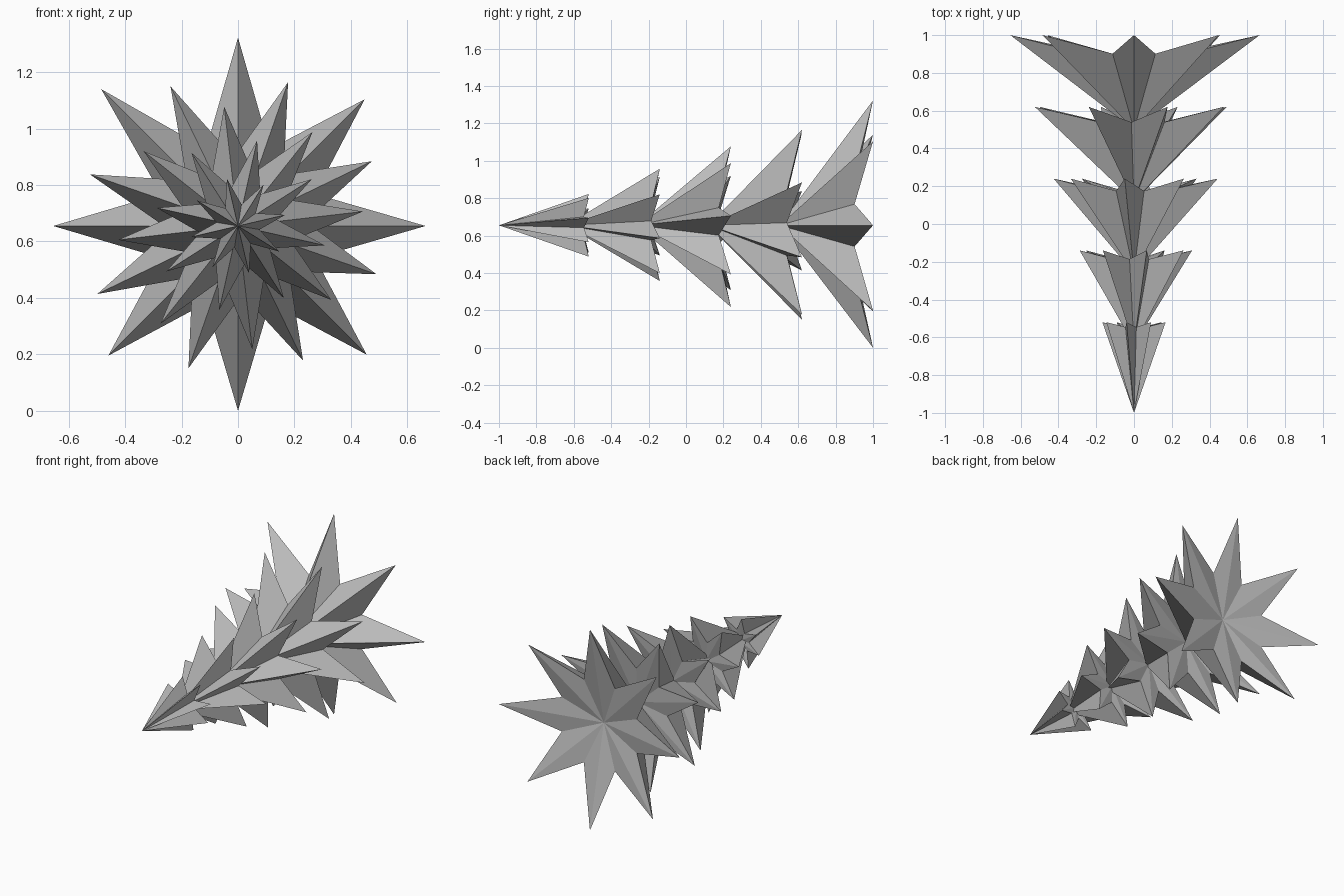
import bpy
import bmesh
from math import cos, sin, radians

cube = bpy.data.objects.get("Cube")
if cube:
    bpy.data.objects.remove(cube)

AXIS_Z = 0.655      # height of the lying trunk axis
POINTS = 8          # star points per tier
TWIST = 25.8        # turn from one tier to the next
TIER_GAP = 0.38

grey = bpy.data.materials.new("plain grey")
grey.use_nodes = True
colour = (0.5, 0.5, 0.5, 1)
grey.diffuse_color = colour
grey.node_tree.nodes["Principled BSDF"].inputs["Base Color"].default_value = colour


def star_tier(name, tip_y, apex_y, turn, radii):
    """Pointed star cone: apex to the front, hollowed star at the back."""
    mean = sum(radii) / POINTS
    bm = bmesh.new()
    apex = bm.verts.new((0, apex_y, AXIS_Z))
    hollow = bm.verts.new((0, tip_y - 0.22 * mean, AXIS_Z))
    rim = []
    for k, reach in enumerate(radii):
        # each long tip is followed by a valley set back from the rim
        for half, r, y in ((0, reach, tip_y), (0.5, 0.45 * mean, tip_y - 0.15 * mean)):
            a = radians(turn + (k + half) * 360 / POINTS)
            rim.append(bm.verts.new((r * cos(a), y, AXIS_Z + r * sin(a))))
    for v, w in zip(rim, rim[1:] + rim[:1]):
        bm.faces.new((apex, v, w))
        bm.faces.new((hollow, w, v))
    bmesh.ops.recalc_face_normals(bm, faces=bm.faces)
    mesh = bpy.data.meshes.new(name)
    bm.to_mesh(mesh)
    bm.free()
    mesh.materials.append(grey)
    bpy.context.collection.objects.link(bpy.data.objects.new(name, mesh))


# Tip lengths, from the wide base tier to the narrow top tier
tiers = [
    ("base_tier", [.665, .635, .668, .686, .655, .65, .655, .645]),
    ("lower_tier", [.527, .54, .55, .556, .554, .534, .53, .52]),
    ("middle_tier", [.425, .425, .427, .428, .442, .44, .422, .446]),
    ("upper_tier", [.31, .307, .295, .3, .305, .303, .315, .31]),
    ("top_tier", [.172] * POINTS),
]
for i, (name, radii) in enumerate(tiers):
    tip_y = 1 - i * TIER_GAP
    apex_y = max(-1, tip_y - 0.5)
    star_tier(name, tip_y, apex_y, i * TWIST, radii)
